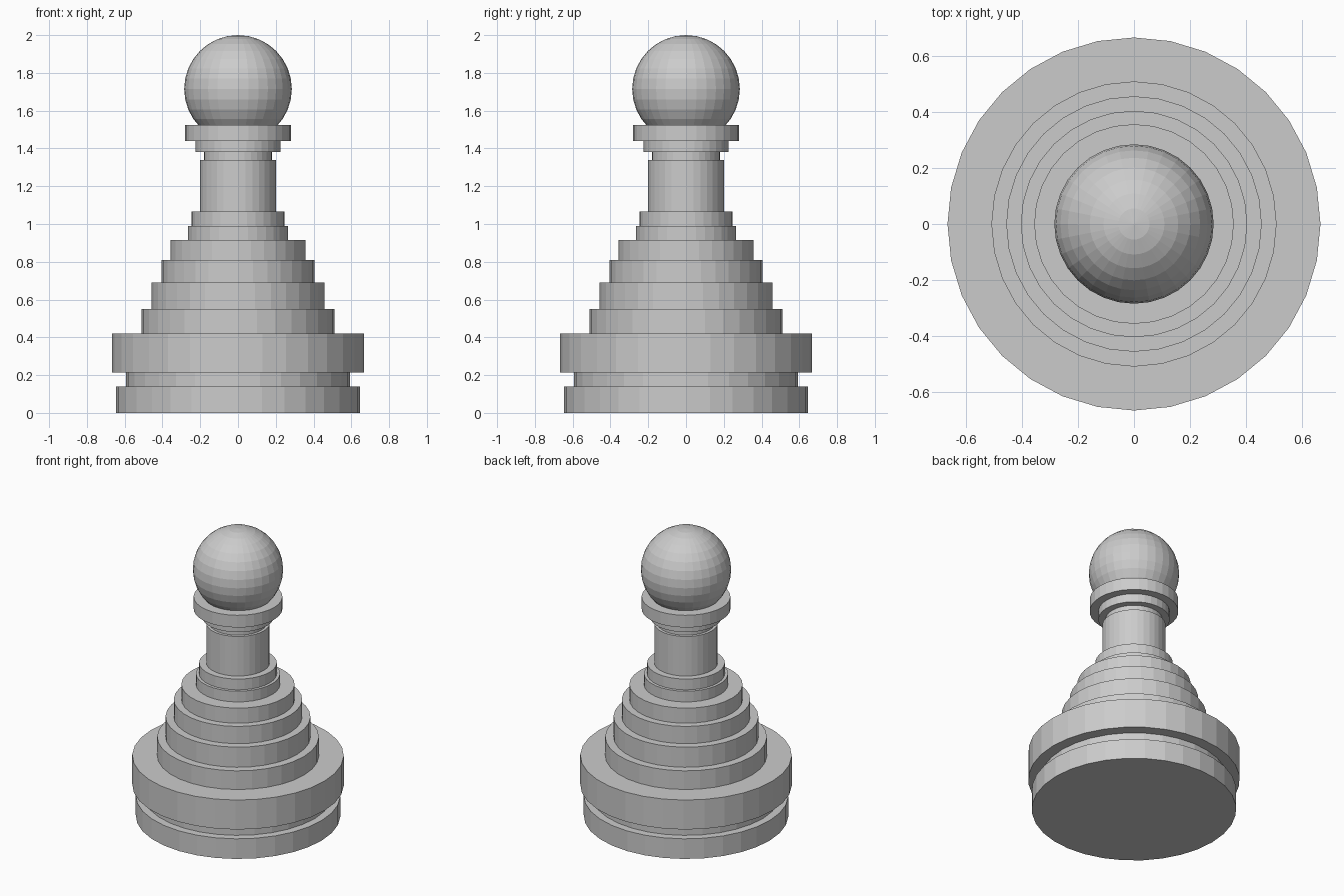
import bpy

if "Cube" in bpy.data.objects:
    bpy.data.objects.remove(bpy.data.objects["Cube"])

SIDES = 32

# Stacked discs, bottom to top: name, top height, radius
tiers = [
    ("base_foot", 0.14, 0.645),
    ("base_groove", 0.215, 0.593),
    ("base_rim", 0.42, 0.667),
    ("body_step_1", 0.55, 0.51),
    ("body_step_2", 0.69, 0.457),
    ("body_step_3", 0.81, 0.405),
    ("body_step_4", 0.915, 0.357),
    ("waist_lower", 0.99, 0.265),
    ("waist_upper", 1.065, 0.245),
    ("neck", 1.34, 0.20),
    ("neck_groove", 1.382, 0.18),
    ("collar_lower", 1.44, 0.225),
    ("collar_upper", 1.525, 0.28),
]

bottom = 0.0
for name, top, radius in tiers:
    bpy.ops.mesh.primitive_cylinder_add(
        vertices=SIDES, radius=radius, depth=top - bottom,
        location=(0, 0, (top + bottom) / 2))
    bpy.context.object.name = name
    bottom = top

# Round head sunk into the collar
bpy.ops.mesh.primitive_uv_sphere_add(
    segments=SIDES, ring_count=16, radius=0.285, location=(0, 0, 1.715))
bpy.context.object.name = "head"
